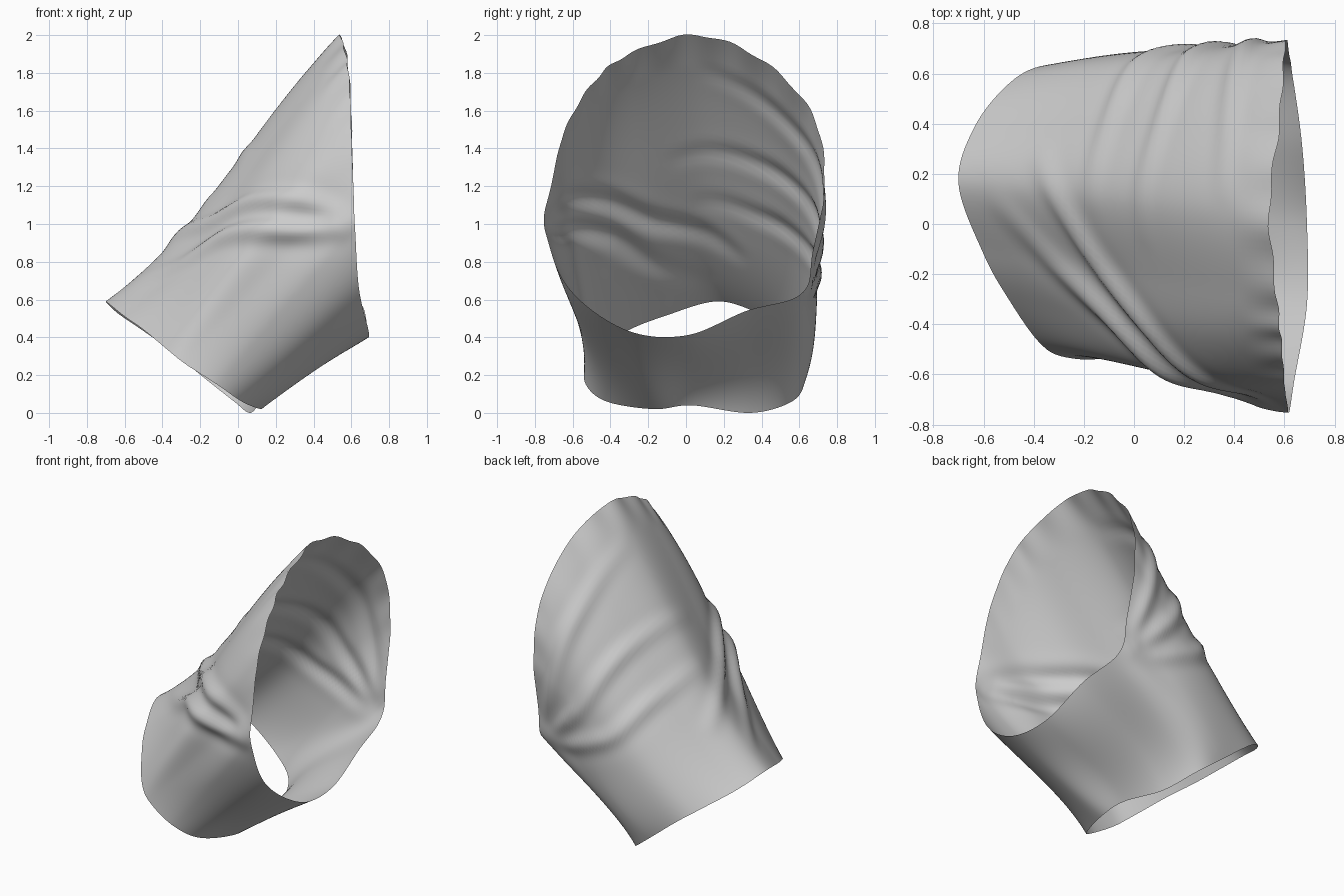
import bpy, bmesh, math
from mathutils import Vector

if "Cube" in bpy.data.objects:
    bpy.data.objects.remove(bpy.data.objects["Cube"])

# matching control points of the neck rim and the wide face rim, starting at the back
NECK = [(-.70, .16, .59), (-.60, -.12, .51), (-.50, -.30, .44), (-.38, -.47, .34), (-.28, -.53, .26),
        (-.11, -.53, .15), (.02, -.42, .06), (.12, -.17, .02), (.11, .03, .04), (.06, .34, .00),
        (-.02, .56, .06), (-.16, .63, .17), (-.37, .63, .34), (-.51, .55, .44), (-.64, .38, .53)]
FACE = [(.54, .05, 2.0), (.57, -.30, 1.90), (.59, -.49, 1.75), (.60, -.64, 1.50), (.61, -.71, 1.22),
        (.62, -.745, .98), (.64, -.62, .66), (.69, -.32, .44), (.69, 0, .41), (.67, .32, .54),
        (.63, .61, .63), (.62, .67, .85), (.61, .735, 1.22), (.60, .67, 1.58), (.58, .40, 1.87)]
# sag of the cloth near the neck, and fullness of the cloth near the face
SAG = {0: (.05, 0, -.045), 1: (.045, 0, -.04), 14: (.05, 0, -.045), 2: (.03, 0, -.02), 13: (.02, 0, -.02),
       4: (0, .03, 0), 5: (0, .045, 0), 6: (0, .03, 0),
       10: (-.03, 0, .02), 11: (-.01, .035, 0), 12: (0, .01, 0), 8: (-.03, 0, .025), 9: (-.04, 0, .04)}
FULL = {0: (-.015, 0, .015), 14: (-.015, 0, .015), 1: (-.015, -.015, .025), 2: (-.02, -.035, .03),
        3: (-.01, -.03, .02)}
MID = [SAG.get(i, (0, 0, 0)) for i in range(15)]
BULGE = [FULL.get(i, (0, 0, 0)) for i in range(15)]

# folds: path as (rim index, neck-to-face fraction), height, width
FOLDS = [
    ([(5, 1), (3.5, .62), (1.7, .33), (.1, .08)], .036, .075),
    ([(4.6, .97), (2.6, .6), (1.1, .4), (.1, .28), (-.7, .2)], .028, .07),
    ([(10.5, .97), (12, .86), (13.5, .83), (15, .86)], .020, .07),
    ([(10.5, .93), (12, .68), (13.8, .60), (15.6, .56)], .022, .07),
    ([(10.5, .88), (12, .50), (13.8, .41), (15.3, .40)], .020, .07),
]


def spline(p, u, closed=True):
    """Catmull-Rom through p at parameter u."""
    i, n = math.floor(u), len(p)
    f = u - i
    a, b, c, d = [Vector(p[(i + k) % n if closed else min(max(i + k, 0), n - 1)]) for k in (-1, 0, 1, 2)]
    return .5 * (2 * b + (c - a) * f + (2 * a - 5 * b + 4 * c - d) * f * f + (3 * b - 3 * c + d - a) * f ** 3)


def surf(u, t):
    a, b = spline(NECK, u), spline(FACE, u)
    w = 6.5 * t * (1 - t)
    return a.lerp(b, t) + spline(MID, u) * (w * (1 - t)) + spline(BULGE, u) * (w * t)


def fold_points(path):
    n = 110
    out = []
    for k in range(n + 1):
        s = k / n
        q = spline([(x, y, 0) for x, y in path], s * (len(path) - 1), False)
        fade = min(1, .3 + 3 * s) * min(1, 2.5 * (1 - s))
        out.append((surf(q.x, min(q.y, 1)), fade))
    return out


# hood: lofted sheet between both rims
NU, NT = 180, 56
bm = bmesh.new()
rows = [[bm.verts.new(surf(15 * i / NU, j / NT)) for i in range(NU)] for j in range(NT + 1)]
for j in range(NT):
    for i in range(NU):
        k = (i + 1) % NU
        bm.faces.new((rows[j][i], rows[j][k], rows[j + 1][k], rows[j + 1][i]))
bm.normal_update()
back = rows[NT // 2][0]
if back.normal.x > 0:
    bmesh.ops.reverse_faces(bm, faces=bm.faces[:])
    bm.normal_update()

# draped folds: a ridge with a shallow valley on each side
folds = [(fold_points(p), h, w) for p, h, w in FOLDS]
moves = []
for j, row in enumerate(rows):
    for i, v in enumerate(row):
        d = 0
        for pts, h, w in folds:
            dist, fade = min(((v.co - p).length_squared, f) for p, f in pts)
            x = dist / (w * w)
            if x < 9:
                d += h * fade * (1 - .9 * x) * math.exp(-x)
        t, u = j / NT, 15 * i / NU
        edge = max(0, (t - .88) / .12)
        upper = max(0, math.cos(2 * math.pi * u / 15))
        d *= min(1, t * 12) * (1 - .6 * edge)
        # scalloped upper rim
        d += .008 * edge * upper * math.sin(u * 2 * math.pi * 22 / 15)
        moves.append((v, v.normal * d))
for v, m in moves:
    v.co += m
me = bpy.data.meshes.new("cloth_hood")
bm.to_mesh(me)
bm.free()
hood = bpy.data.objects.new("cloth_hood", me)
bpy.context.collection.objects.link(hood)
for p in me.polygons:
    p.use_smooth = True
